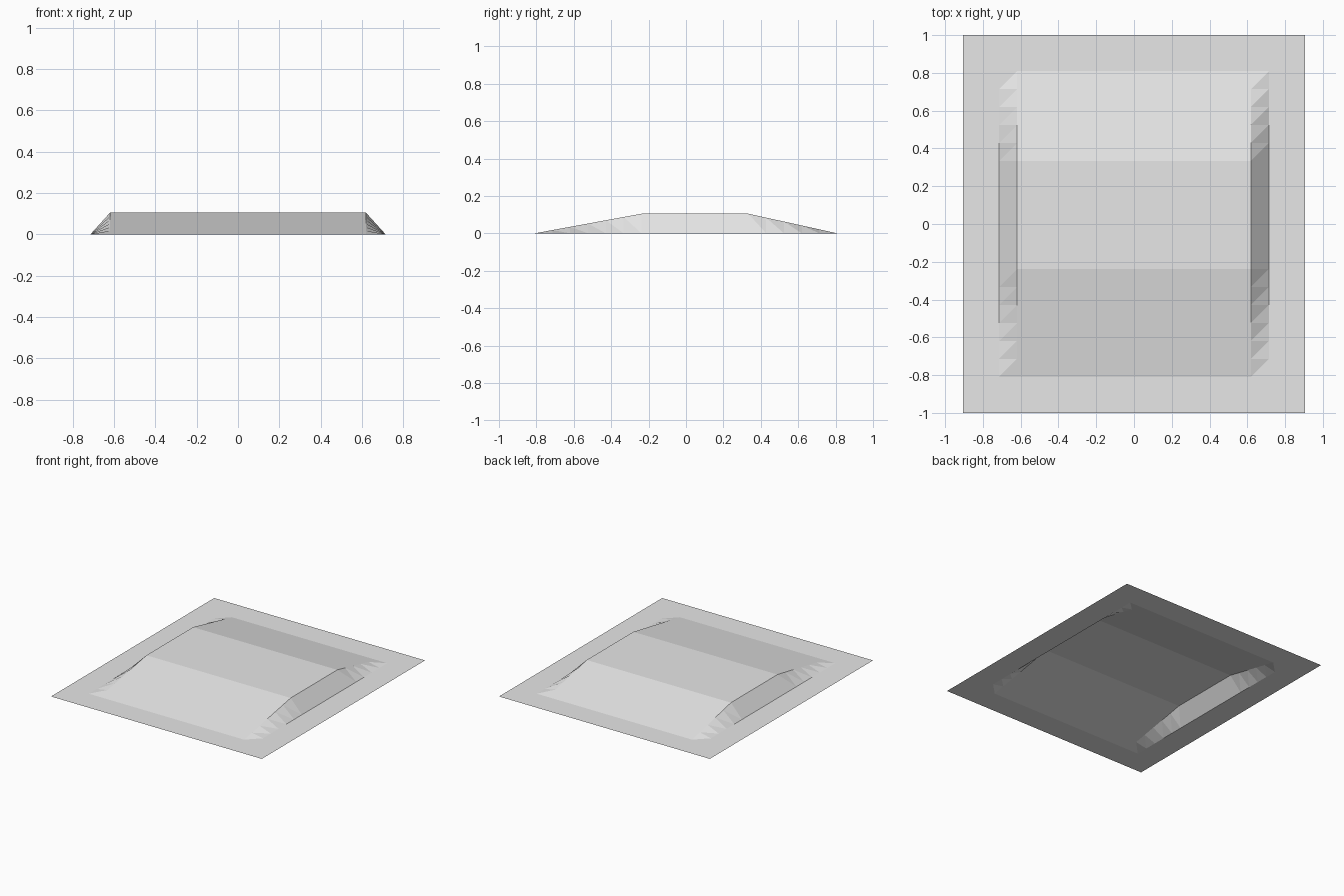
import bpy, bmesh

if "Cube" in bpy.data.objects:
    bpy.data.objects.remove(bpy.data.objects["Cube"])

NX, NY = 19, 21          # grid cells
CELL = 2 / NY
HEIGHT = 0.105


def height(i, j):
    """Plateau with a long front ramp, a back ramp and one-cell steep sides."""
    if i < 3 or i > NX - 3:
        return 0.0
    return HEIGHT * max(0.0, min(1.0, (j - 2) / 6, (19 - j) / 5))


# Ground sheet: open grid of triangles, all split along the same diagonal
bm = bmesh.new()
v = [[bm.verts.new(((i - NX / 2) * CELL, (j - NY / 2) * CELL, height(i, j)))
      for j in range(NY + 1)] for i in range(NX + 1)]
for i in range(NX):
    for j in range(NY):
        a, b, c, d = v[i][j], v[i + 1][j], v[i + 1][j + 1], v[i][j + 1]
        bm.faces.new((a, b, c))
        bm.faces.new((a, c, d))

mesh = bpy.data.meshes.new("ground_sheet")
bm.to_mesh(mesh)
bm.free()

# Single light grey colour
grey = bpy.data.materials.new("light grey")
grey.diffuse_color = (0.8, 0.8, 0.8, 1)
grey.use_nodes = True
grey.node_tree.nodes["Principled BSDF"].inputs["Base Color"].default_value = grey.diffuse_color
mesh.materials.append(grey)

ground = bpy.data.objects.new("ground_sheet", mesh)
bpy.context.collection.objects.link(ground)
